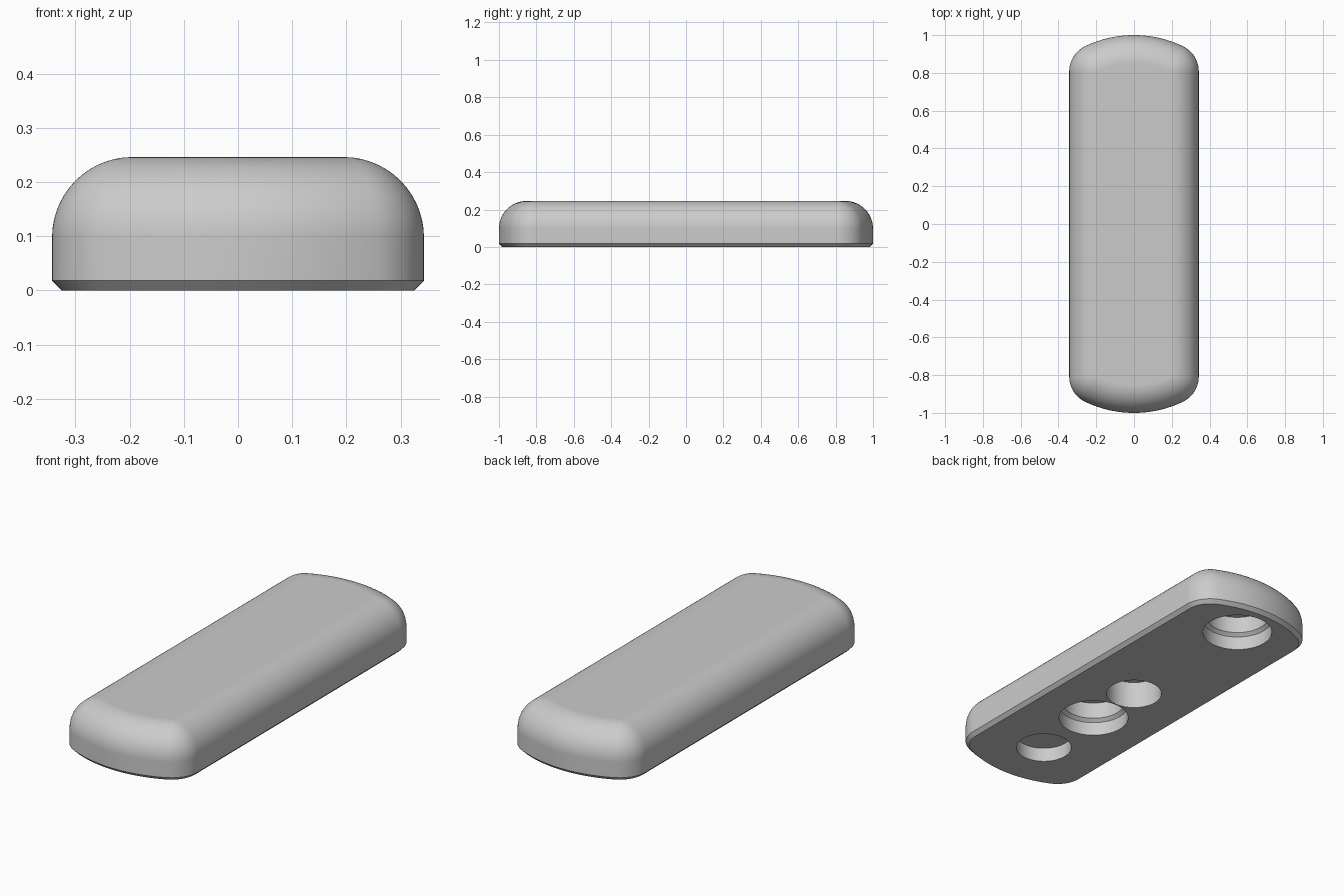
import bpy, bmesh
from math import sin, cos, pi, atan2, sqrt
from mathutils import Vector

cube = bpy.data.objects.get("Cube")
if cube:
    bpy.data.objects.remove(cube, do_unlink=True)

HALF_W, HEIGHT, ROUND, CHAMFER = 0.343, 0.246, 0.148, 0.018
END_R = 0.6                                   # radius of the bowed ends
END_Y = 1 - END_R
CORNER_X = HALF_W - ROUND
CORNER_Y = END_Y + sqrt((END_R - ROUND) ** 2 - CORNER_X ** 2)
TANGENT = atan2(CORNER_Y - END_Y, CORNER_X)   # where corner meets end arc

grey = bpy.data.materials.new("plain grey")
grey.use_nodes = True
grey.diffuse_color = (0.6, 0.6, 0.6, 1)
grey.node_tree.nodes["Principled BSDF"].inputs["Base Color"].default_value = (0.6, 0.6, 0.6, 1)


def arc(cx, cy, r, a0, a1, steps):
    return [Vector((cx + r * cos(a0 + (a1 - a0) * i / steps),
                    cy + r * sin(a0 + (a1 - a0) * i / steps))) for i in range(steps)]


def outline(inset):
    """Rounded bar outline, moved inwards by inset."""
    r = ROUND - inset
    half = arc(CORNER_X, CORNER_Y, r, 0, TANGENT, 12)
    half += arc(0, END_Y, END_R - inset, TANGENT, pi - TANGENT, 24)
    half += arc(-CORNER_X, CORNER_Y, r, pi - TANGENT, pi, 12)
    half.append(Vector((-CORNER_X - r, CORNER_Y)))
    return half + [-p for p in half]


def skin(name, loops):
    """Closed solid through a stack of (points, z) loops."""
    bm = bmesh.new()
    rings = [[bm.verts.new((p.x, p.y, z)) for p in pts] for pts, z in loops]
    n = len(rings[0])
    for low, high in zip(rings, rings[1:]):
        for i in range(n):
            j = (i + 1) % n
            bm.faces.new((low[i], low[j], high[j], high[i]))
    bm.faces.new(rings[0][::-1])
    bm.faces.new(rings[-1])
    bmesh.ops.remove_doubles(bm, verts=bm.verts, dist=1e-5)
    bmesh.ops.recalc_face_normals(bm, faces=bm.faces)
    mesh = bpy.data.meshes.new(name)
    bm.to_mesh(mesh)
    bm.free()
    mesh.materials.append(grey)
    obj = bpy.data.objects.new(name, mesh)
    bpy.context.collection.objects.link(obj)
    return obj


# Body: chamfered foot, straight wall, rounded top edge
layers = [(outline(CHAMFER), 0), (outline(0), CHAMFER)]
for i in range(15):
    a = pi / 2 * i / 14
    layers.append((outline(ROUND * (1 - cos(a))), HEIGHT - ROUND + ROUND * sin(a)))
body = skin("rounded_bar_body", layers)

# Underside pockets: plain ones, and stepped ones with a sloping ledge
plain_deep = [(0.133, -0.05), (0.133, 0.14)]
plain_shallow = [(0.133, -0.05), (0.133, 0.073)]
stepped = [(0.167, -0.05), (0.167, 0.07), (0.15, 0.085), (0.15, 0.17)]
pockets = [(-0.68, plain_shallow), (-0.305, stepped), (0, plain_deep), (0.78, stepped)]

bpy.context.view_layer.objects.active = body
body.select_set(True)
for y, profile in pockets:
    cutter = skin("pocket_cutter", [(arc(0, y, r, 0, 2 * pi, 64), z) for r, z in profile])
    cutter.hide_render = True
    cut = body.modifiers.new("pocket", 'BOOLEAN')
    cut.operation, cut.solver, cut.object = 'DIFFERENCE', 'EXACT', cutter
    bpy.ops.object.modifier_apply(modifier=cut.name)
    bpy.data.objects.remove(cutter, do_unlink=True)

# Smooth rounding with crisp foot and pocket edges
bpy.ops.object.shade_smooth_by_angle(angle=pi / 6)
normals = body.modifiers.new("even_shading", 'WEIGHTED_NORMAL')
normals.keep_sharp = True
